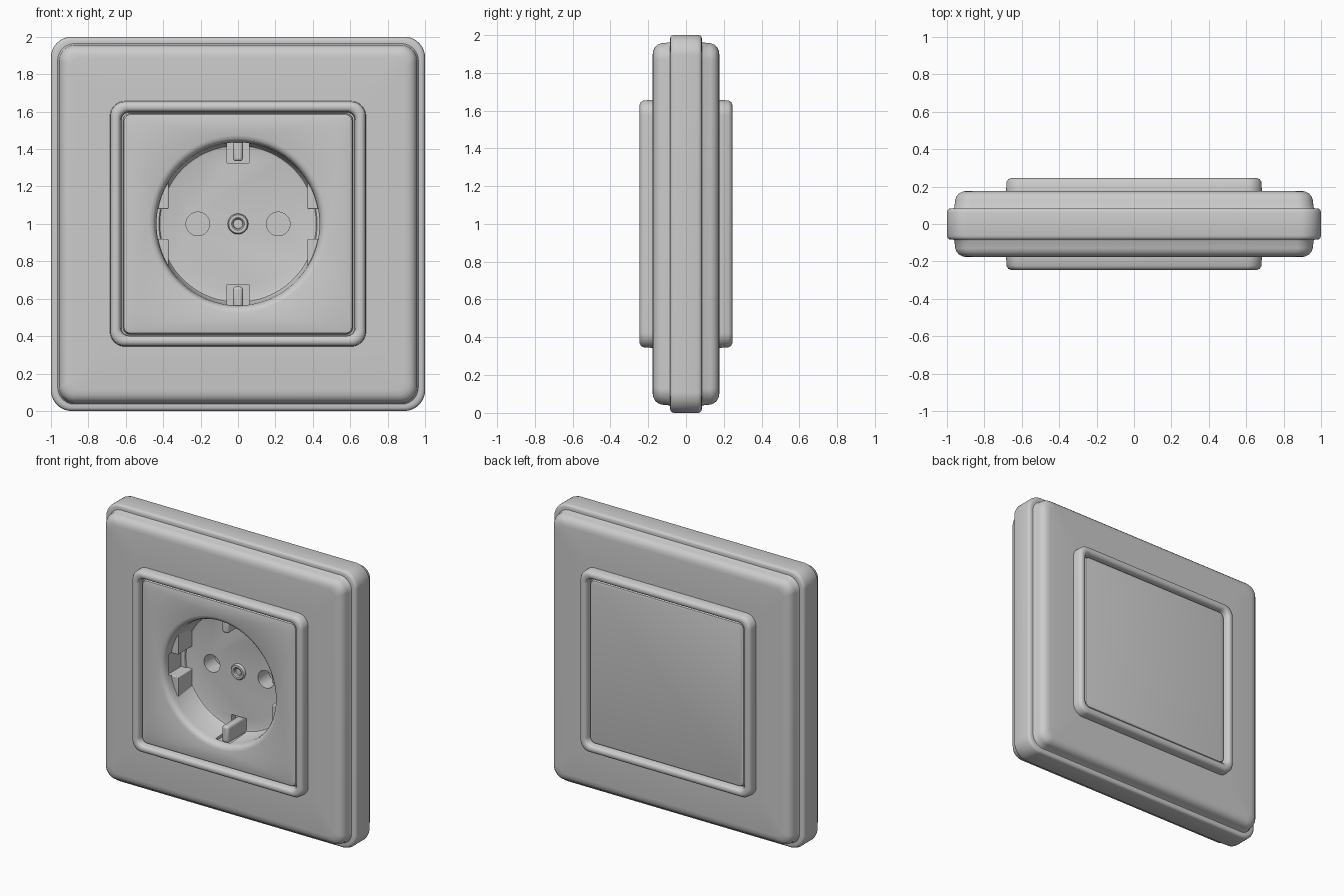
import bpy, bmesh, math
from mathutils import Vector

if "Cube" in bpy.data.objects:
    bpy.data.objects.remove(bpy.data.objects["Cube"])

grey = bpy.data.materials.new("warm_white_plastic")
grey.diffuse_color = (0.6, 0.6, 0.6, 1)
grey.use_nodes = True
grey.node_tree.nodes["Principled BSDF"].inputs["Base Color"].default_value = grey.diffuse_color
N = 20      # points per quarter turn
CZ = 1.0    # height of the centre


def rounded(hx, hz, r, y):
    """Rounded rectangle loop facing the front."""
    pts = []
    for q, (sx, sz) in enumerate(((1, 1), (-1, 1), (-1, -1), (1, -1))):
        for j in range(N):
            a = (q + j / (N - 1)) * math.pi / 2
            pts.append((sx * (hx - r) + r * math.cos(a), y,
                        CZ + sz * (hz - r) + r * math.sin(a)))
    return pts


def circle(r, y, x=0, z=0):
    """Round loop with the same number of points as a rounded rectangle."""
    angles = [(k + 0.5) / (4 * N) * math.tau for k in range(4 * N)]
    return [(x + r * math.cos(a), y, CZ + z + r * math.sin(a)) for a in angles]


def loft(name, loops, bevel=0):
    """Skin a row of loops and cap both ends."""
    bm = bmesh.new()
    rows = [[bm.verts.new(p) for p in loop] for loop in loops]
    n = len(rows[0])
    for a, b in zip(rows, rows[1:]):
        for i in range(n):
            bm.faces.new((a[i], a[(i + 1) % n], b[(i + 1) % n], b[i]))
    bm.faces.new(rows[0])
    bm.faces.new(rows[-1])
    bmesh.ops.recalc_face_normals(bm, faces=bm.faces)
    mesh = bpy.data.meshes.new(name)
    bm.to_mesh(mesh)
    bm.free()
    ob = bpy.data.objects.new(name, mesh)
    bpy.context.collection.objects.link(ob)
    mesh.materials.append(grey)
    if bevel:
        m = ob.modifiers.new("bevel", 'BEVEL')
        m.width, m.segments, m.limit_method = bevel, 3, 'ANGLE'
        m.angle_limit = math.radians(40)
    return ob


def prism(name, outline, y0, y1, bevel=0):
    """Extrude an (x, z) outline, z measured from the centre."""
    return loft(name, [[(x, y, CZ + z) for x, z in outline] for y in (y0, y1)], bevel)


def box(name, x0, x1, z0, z1, y0, y1, bevel=0):
    return prism(name, [(x0, z0), (x1, z0), (x1, z1), (x0, z1)], y0, y1, bevel)


def smooth(ob, angle=40):
    bpy.ops.object.select_all(action='DESELECT')
    ob.select_set(True)
    bpy.context.view_layer.objects.active = ob
    bpy.ops.object.shade_smooth_by_angle(angle=math.radians(angle))


# half profile from plate edge out to the middle band: half width, height loss, corner, y
profile = [
    (0.600, 0.025, 0.03, -0.220), (0.609, 0.025, 0.035, -0.217),   # plate edge
    (0.614, 0.025, 0.04, -0.208), (0.616, 0.025, 0.04, -0.190),    # groove
    (0.624, 0.028, 0.04, -0.190), (0.627, 0.028, 0.045, -0.225),   # raised ring
    (0.634, 0.028, 0.05, -0.239), (0.645, 0.028, 0.055, -0.245),
    (0.660, 0.028, 0.065, -0.245), (0.673, 0.028, 0.07, -0.239),
    (0.681, 0.028, 0.075, -0.225), (0.684, 0.028, 0.08, -0.177),
    (0.890, 0, 0.05, -0.177), (0.915, 0, 0.06, -0.174),            # frame face
    (0.935, 0, 0.07, -0.164), (0.948, 0, 0.08, -0.150),
    (0.956, 0, 0.085, -0.130), (0.960, 0, 0.09, -0.090),
    (0.964, 0, 0.09, -0.084), (0.980, 0, 0.1, -0.084),             # middle band
    (0.991, 0, 0.105, -0.081), (0.997, 0, 0.11, -0.074), (1.0, 0, 0.11, -0.062),
]
front = [rounded(w, w - d, r, y) for w, d, r, y in profile]
back = [rounded(w, w - d, r, -y) for w, d, r, y in reversed(profile)]

# round well, from its floor out to the plate
FLOOR = 0.01
well = [circle(r, y) for r, y in (
    (0.405, FLOOR), (0.418, FLOOR - 0.004), (0.425, FLOOR - 0.015), (0.436, -0.17),
    (0.440, -0.190), (0.447, -0.205), (0.457, -0.214), (0.475, -0.220))]
body = loft("socket_body", well + front + back)

# cutters: pin holes, screw hole, clip slots and side notches
cutters = []
for s in (-1, 1):
    x = 0.215 * s
    cutters.append(loft("pin_hole", [circle(0.063, -0.05, x), circle(0.063, 0.13, x)]))
    z0, z1 = sorted((0.325 * s, 0.45 * s))
    cutters.append(box("clip_slot", -0.06, 0.06, z0, z1, -0.17, 0.06))
    x0, x1 = sorted((0.40 * s, 0.452 * s))
    cutters.append(box("side_notch", x0, x1, -0.08, 0.08, -0.17, FLOOR - 0.012))
for c in cutters:
    c.hide_render = True
    m = body.modifiers.new("cut", 'BOOLEAN')
    m.operation, m.solver, m.object = 'DIFFERENCE', 'EXACT', c
    bpy.context.view_layer.objects.active = body
    bpy.ops.object.modifier_apply(modifier=m.name)
    bpy.data.objects.remove(c)
smooth(body)

# guide ribs: circle segments beside each side notch
R, INNER = 0.442, 0.372
a0, a1 = math.asin(0.08 / R), math.acos(INNER / R)
arc = [a0 + (a1 - a0) * i / 8 for i in range(9)]
segment = [(INNER, 0.08)] + [(R * math.cos(a), R * math.sin(a)) for a in arc]
for sx in (-1, 1):
    for sz in (-1, 1):
        rib = prism("guide_rib", [(x * sx, z * sz) for x, z in segment],
                    -0.15, FLOOR + 0.02, 0.01)
        smooth(rib)

# earth clips at top and bottom
for s in (-1, 1):
    z0, z1 = sorted((0.335 * s, 0.455 * s))
    smooth(box("earth_clip", -0.026, 0.026, z0, z1, -0.15, 0.07, 0.016))

# centre screw with a small hollow
smooth(loft("centre_screw", [circle(r, FLOOR + y) for r, y in (
    (0.055, 0.01), (0.055, -0.012), (0.049, -0.02), (0.034, -0.02),
    (0.027, -0.014), (0.024, 0.006))]))
